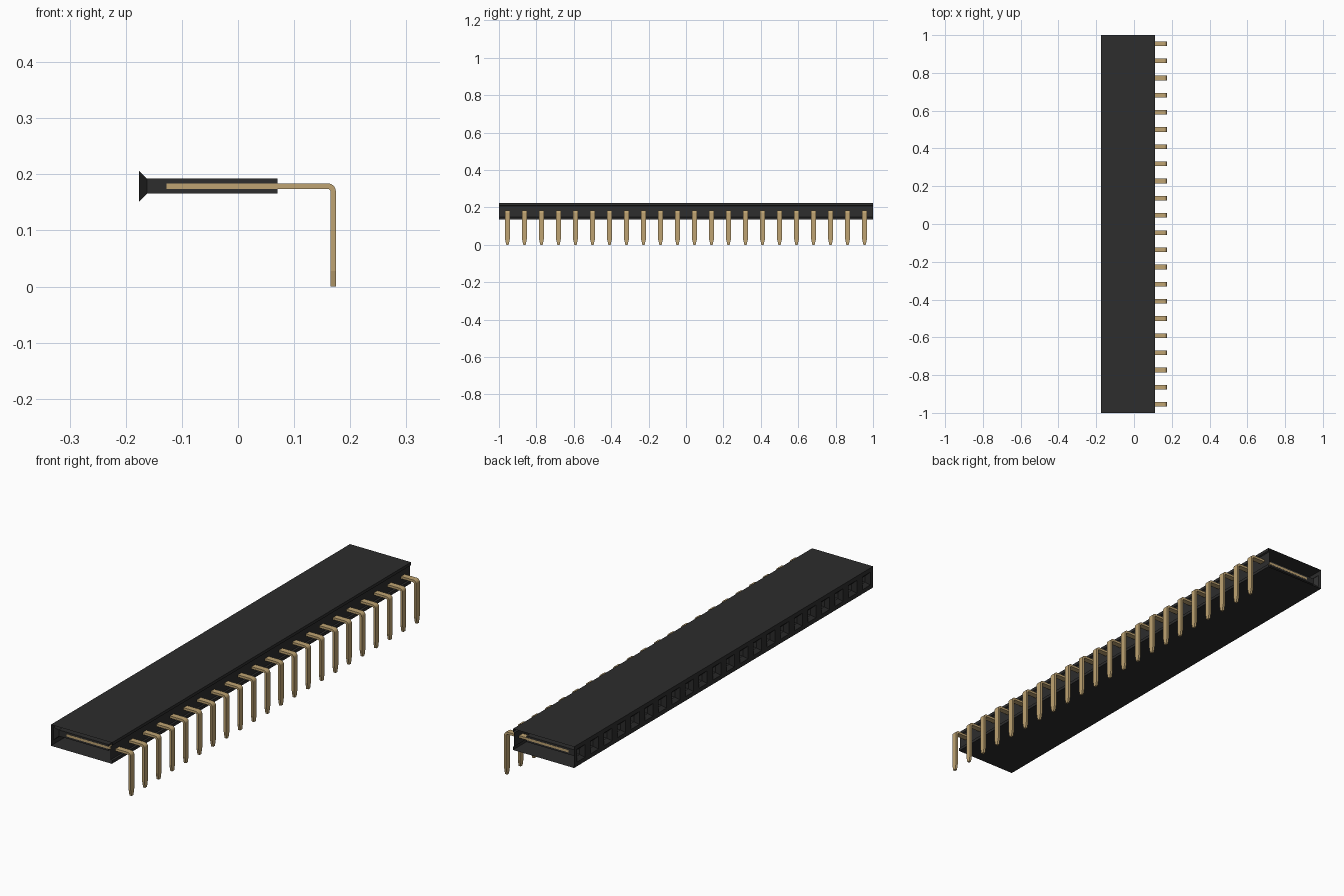
import bpy
import bmesh
from math import sin, cos, pi

cube = bpy.data.objects.get("Cube")
if cube:
    bpy.data.objects.remove(cube)

COUNT = 22
PITCH = 2 / COUNT
MID, HALF = 0.179, 0.0447          # housing centre height and half height
BACK, FRONT = -0.176, 0.11         # socket face and pin face along x


def material(name, rgb):
    mat = bpy.data.materials.new(name)
    mat.use_nodes = True
    mat.diffuse_color = (*rgb, 1)
    mat.node_tree.nodes["Principled BSDF"].inputs["Base Color"].default_value = (*rgb, 1)
    return mat


def add_object(name, mesh):
    obj = bpy.data.objects.new(name, mesh)
    bpy.context.collection.objects.link(obj)
    return obj


def finish(bm, name, mat):
    bmesh.ops.remove_doubles(bm, verts=bm.verts, dist=0.00001)
    mesh = bpy.data.meshes.new(name)
    bm.to_mesh(mesh)
    bm.free()
    mesh.materials.append(mat)
    return mesh


def bridge(bm, a, b):
    for i in range(4):
        j = (i + 1) % 4
        bm.faces.new((b[i], b[j], a[j], a[i]))


black = material("black plastic", (0.026, 0.026, 0.026))
gold = material("gold metal", (0.52, 0.37, 0.17))
positions = [(i - (COUNT - 1) / 2) * PITCH for i in range(COUNT)]

# Housing shell: open-ended strip with a shallow recess along the pin side
bm = bmesh.new()
profile = [(BACK, HALF), (FRONT, HALF), (FRONT, 0.032), (0.104, 0.029),
           (0.104, -0.029), (FRONT, -0.032), (FRONT, -HALF), (BACK, -HALF)]
for (x1, z1), (x2, z2) in zip(profile, profile[1:]):
    bm.faces.new([bm.verts.new(p) for p in (
        (x1, -1, MID + z1), (x2, -1, MID + z2), (x2, 1, MID + z2), (x1, 1, MID + z1))])
add_object("housing_shell", finish(bm, "housing_shell", black))

# Socket face: one cell per pin, with a funnel leading into a blind channel
bm = bmesh.new()
for y in positions:
    rings = []
    for x, hy, hz in ((BACK, PITCH / 2, HALF), (BACK, 0.027, 0.027),
                      (-0.162, 0.0118, 0.0132), (0.07, 0.0118, 0.0132)):
        rings.append([bm.verts.new((x, y + sy * hy, MID + sz * hz))
                      for sy, sz in ((-1, -1), (1, -1), (1, 1), (-1, 1))])
    for a, b in zip(rings, rings[1:]):
        bridge(bm, a, b)
    bm.faces.new(rings[-1][::-1])
add_object("socket_channels", finish(bm, "socket_channels", black))

# Pin: flat bar bent downwards, with a tapered tip
RADIUS, LEG = 0.0095, 0.1695
WIDTH, THICK = 0.0123, 0.0049
path = [(-0.127, MID, pi / 2, WIDTH)]
for k in range(7):
    a = pi / 2 * (1 - k / 6)
    path.append((LEG - RADIUS + RADIUS * cos(a), MID - RADIUS + RADIUS * sin(a), a, WIDTH))
path += [(LEG, 0.028, 0, WIDTH), (LEG, 0, 0, WIDTH * 0.5)]
bm = bmesh.new()
rings = [[bm.verts.new((x + s * THICK * cos(a), t * w, z + s * THICK * sin(a)))
          for t, s in ((-1, -1), (1, -1), (1, 1), (-1, 1))] for x, z, a, w in path]
for a, b in zip(rings, rings[1:]):
    bridge(bm, a, b)
bm.faces.new(rings[0])
bm.faces.new(rings[-1][::-1])
bmesh.ops.recalc_face_normals(bm, faces=bm.faces)
pin_mesh = finish(bm, "pin", gold)
for i, y in enumerate(positions):
    add_object(f"pin_{i + 1}", pin_mesh).location.y = y
